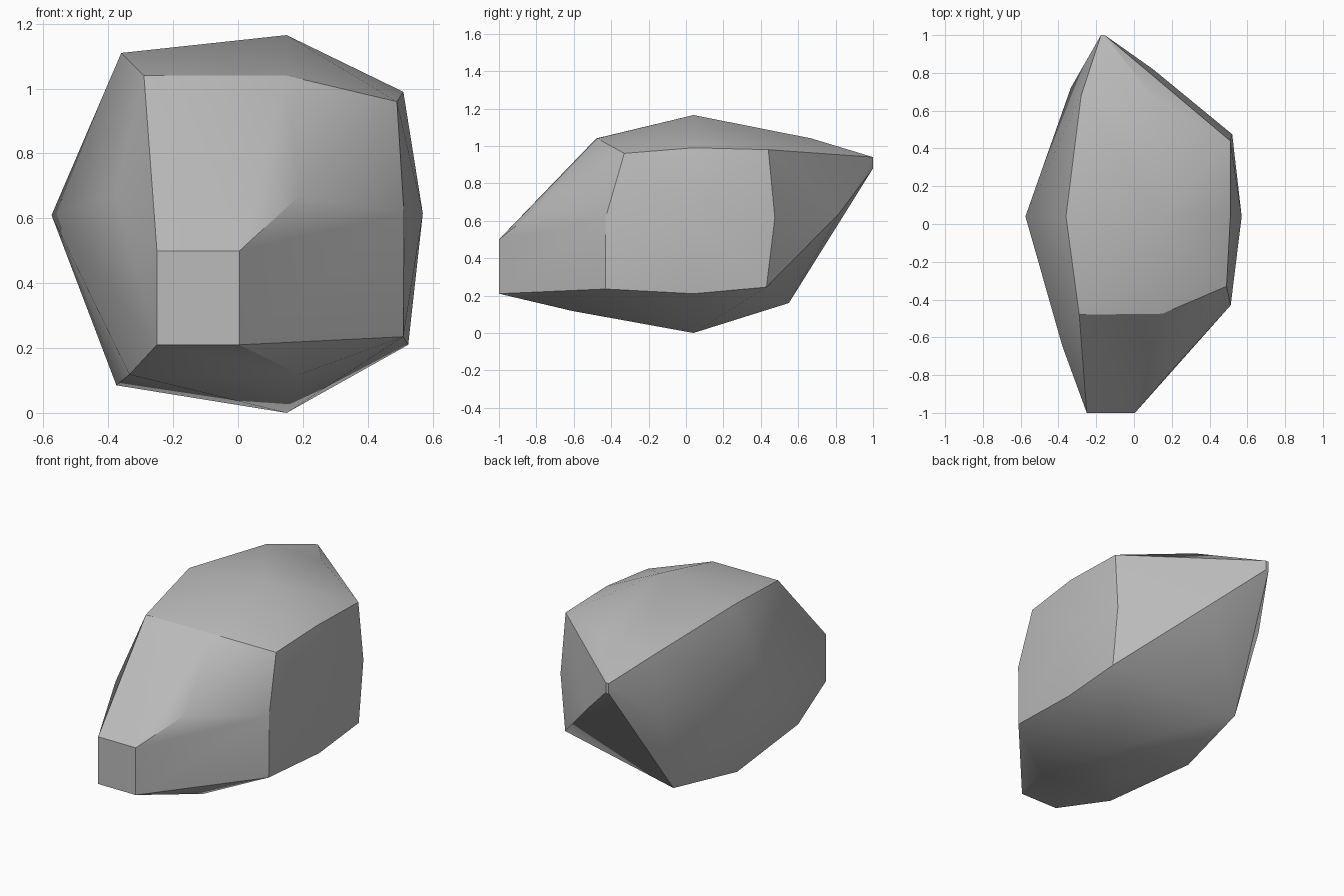
import bpy, bmesh, math

cube = bpy.data.objects.get("Cube")
if cube:
    bpy.data.objects.remove(cube, do_unlink=True)

# Stone colour
stone = bpy.data.materials.new("stone_grey")
stone.use_nodes = True
colour = (0.5, 0.5, 0.5, 1.0)
stone.diffuse_color = colour
stone.node_tree.nodes["Principled BSDF"].inputs["Base Color"].default_value = colour

# Corner points of the boulder, grouped in bands from front to back
bands = [
    # blunt front end
    [(-0.25, -1, 0.21), (0.005, -1, 0.21), (0.005, -1, 0.5), (-0.25, -1, 0.5)],
    # front shoulder
    [(0.19, -0.785, 0.67), (-0.378, -0.65, 0.67), (0.19, -0.61, 0.118), (-0.335, -0.61, 0.118)],
    # front rim
    [(-0.29, -0.48, 1.04), (0.15, -0.475, 1.04), (0.49, -0.33, 0.96),
     (0.512, -0.43, 0.615), (0.51, -0.43, 0.235)],
    # widest girth
    [(-0.36, 0.04, 1.11), (0.15, 0.04, 1.165), (0.51, 0.04, 0.99), (0.57, 0.04, 0.615),
     (0.525, 0.04, 0.21), (0.15, 0.04, 0), (-0.375, 0.04, 0.085), (-0.575, 0.04, 0.61)],
    # back rim
    [(0.51, 0.44, 0.98), (0.52, 0.475, 0.615), (0.52, 0.43, 0.245), (-0.3, 0.55, 0.16)],
    # back shoulder
    [(-0.28, 0.68, 1.035), (0.1, 0.67, 1.04), (-0.335, 0.72, 0.65), (0.1, 0.82, 0.64)],
    # pointed back end
    [(-0.175, 1, 0.88), (-0.155, 1, 0.88), (-0.155, 1, 0.94), (-0.175, 1, 0.94)],
]

# Wrap a tight skin round the bands
bm = bmesh.new()
for band in bands:
    for point in band:
        bm.verts.new(point)
bmesh.ops.convex_hull(bm, input=bm.verts[:])
bmesh.ops.delete(bm, geom=[v for v in bm.verts if not v.link_faces], context='VERTS')

# Merge nearly flat triangles into larger facets
bmesh.ops.dissolve_limit(bm, angle_limit=math.radians(1.5), verts=bm.verts[:], edges=bm.edges[:])
bmesh.ops.recalc_face_normals(bm, faces=bm.faces[:])

mesh = bpy.data.meshes.new("boulder")
bm.to_mesh(mesh)
bm.free()
mesh.materials.append(stone)
boulder = bpy.data.objects.new("boulder", mesh)
bpy.context.collection.objects.link(boulder)

# Smooth the gentle bends, keep the hard ridges
bpy.ops.object.select_all(action='DESELECT')
boulder.select_set(True)
bpy.context.view_layer.objects.active = boulder
bpy.ops.object.shade_smooth_by_angle(angle=math.radians(30))
